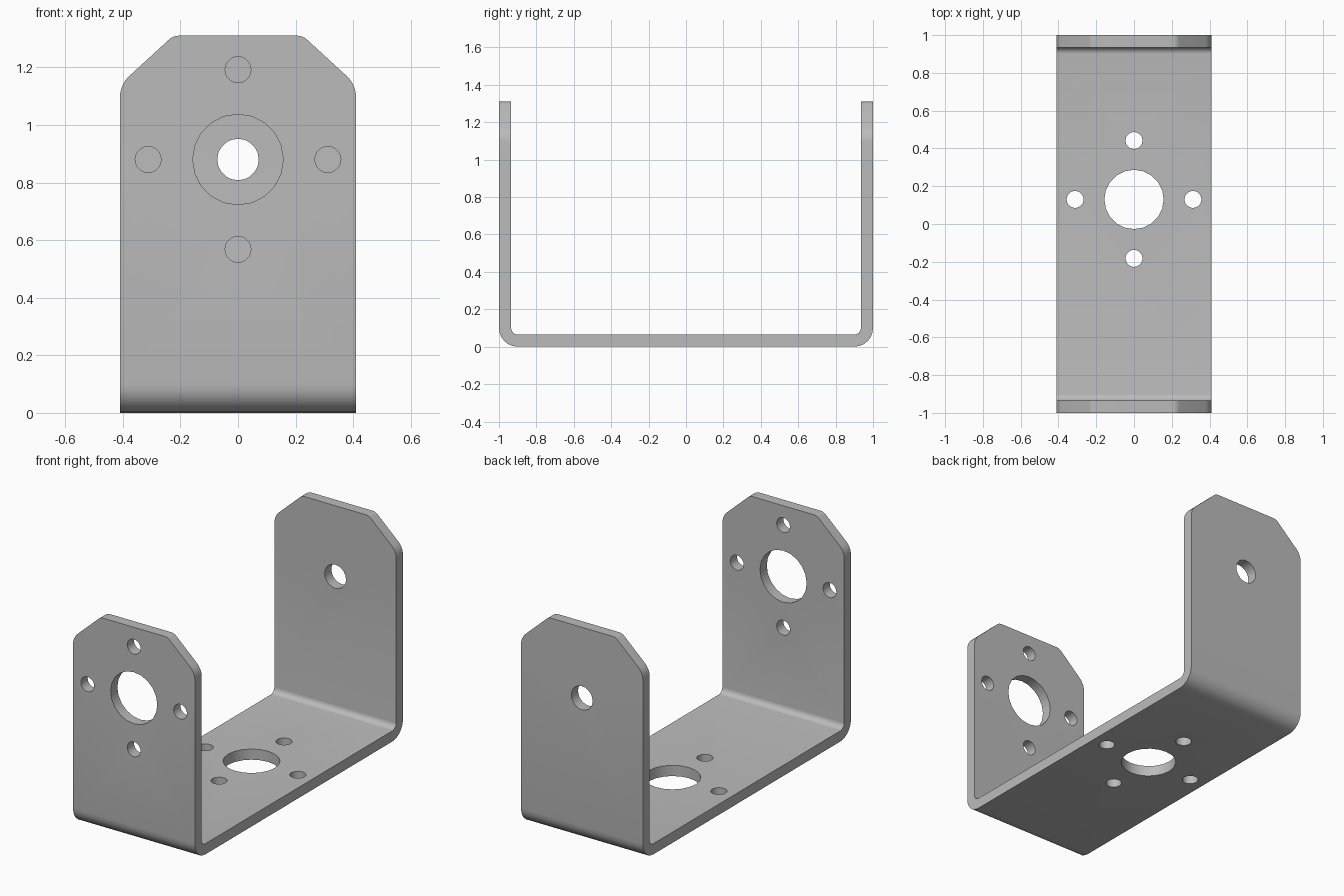
import bpy, bmesh, math
from mathutils import Vector, Matrix

cube = bpy.data.objects.get("Cube")
if cube:
    bpy.data.objects.remove(cube, do_unlink=True)

WIDTH, HEIGHT, THICK = 0.82, 1.31, 0.065
HOLE_Z, BASE_HOLE_Y = 0.88, 0.13
BIG_R, SMALL_R, PIVOT_R, SPACING = 0.157, 0.045, 0.072, 0.312

steel = bpy.data.materials.new("grey steel")
steel.use_nodes = True
steel.diffuse_color = (0.5, 0.5, 0.5, 1)
steel.node_tree.nodes["Principled BSDF"].inputs["Base Color"].default_value = (0.5, 0.5, 0.5, 1)


def rounded(corners, steps=6):
    """Replace each (a, b, radius) corner of a closed outline by a fillet arc."""
    out = []
    for i, (a, b, radius) in enumerate(corners):
        p = Vector((a, b))
        if radius == 0:
            out.append(p)
            continue
        to_prev = (Vector(corners[i - 1][:2]) - p).normalized()
        to_next = (Vector(corners[(i + 1) % len(corners)][:2]) - p).normalized()
        half = to_prev.angle(to_next) / 2
        centre = p + (to_prev + to_next).normalized() * radius / math.sin(half)
        start = p + to_prev * radius / math.tan(half) - centre
        end = p + to_next * radius / math.tan(half) - centre
        sweep = start.angle(end)
        for k in range(steps + 1):
            t = k / steps
            out.append(centre + (start * math.sin((1 - t) * sweep)
                                 + end * math.sin(t * sweep)) / math.sin(sweep))
    return out


def prism(name, outline, to_3d, direction):
    bm = bmesh.new()
    face = bm.faces.new([bm.verts.new(to_3d(*p)) for p in outline])
    grown = bmesh.ops.extrude_face_region(bm, geom=[face])["geom"]
    bmesh.ops.translate(bm, vec=direction,
                        verts=[v for v in grown if isinstance(v, bmesh.types.BMVert)])
    bmesh.ops.recalc_face_normals(bm, faces=bm.faces)
    return finish(name, bm)


def finish(name, bm):
    mesh = bpy.data.meshes.new(name)
    bm.to_mesh(mesh)
    bm.free()
    mesh.materials.append(steel)
    obj = bpy.data.objects.new(name, mesh)
    bpy.context.collection.objects.link(obj)
    return obj


def drill(centre, radius, rotation, sides=20):
    bm = bmesh.new()
    bmesh.ops.create_cone(bm, cap_ends=True, segments=sides, radius1=radius,
                          radius2=radius, depth=0.4,
                          matrix=Matrix.Translation(centre) @ rotation)
    return finish("hole_cutter", bm)


def boolean(target, cutter, operation):
    cutter.hide_render = True
    mod = target.modifiers.new("cut", "BOOLEAN")
    mod.operation, mod.solver, mod.object = operation, "EXACT", cutter
    bpy.ops.object.modifier_apply(modifier=mod.name)
    bpy.data.objects.remove(cutter, do_unlink=True)


# Bent U-shaped strip, seen from the side
inner = 1 - THICK
strip = rounded([(-1, HEIGHT, 0), (-1, 0, 0.1), (1, 0, 0.1), (1, HEIGHT, 0),
                 (inner, HEIGHT, 0), (inner, THICK, 0.035),
                 (-inner, THICK, 0.035), (-inner, HEIGHT, 0)])
bracket = prism("bracket", strip, lambda y, z: (-WIDTH / 2, y, z), (WIDTH, 0, 0))
bpy.context.view_layer.objects.active = bracket
bracket.select_set(True)

# Chamfered, rounded top corners on both arms
for side in (-1, 1):
    w = side * WIDTH / 2
    top = HEIGHT
    keep = rounded([(-side * 0.6, -0.2, 0), (side * 0.6, -0.2, 0), (side * 0.6, 1, 0),
                    (w, 1, 0), (w, 1.14, 0.1), (side * 0.225, top, 0.05),
                    (side * 0.1, top, 0), (side * 0.1, 1.5, 0), (-side * 0.6, 1.5, 0)])
    boolean(bracket, prism("corner_cutter", keep, lambda x, z: (x, -1.2, z), (0, 2.4, 0)),
            "INTERSECT")

# Hole patterns in the front arm and the base, pivot hole in the back arm
upright = Matrix.Rotation(math.pi / 2, 4, "X")
flat = Matrix.Identity(4)
front = Vector((0, -1 + THICK / 2, HOLE_Z))
base = Vector((0, BASE_HOLE_Y, THICK / 2))
for centre, rotation in ((front, upright), (base, flat)):
    boolean(bracket, drill(centre, BIG_R, rotation), "DIFFERENCE")
    for k in range(4):
        a = k * math.pi / 2
        offset = rotation @ Vector((math.cos(a), math.sin(a), 0)) * SPACING
        boolean(bracket, drill(centre + offset, SMALL_R, rotation), "DIFFERENCE")
boolean(bracket, drill(Vector((0, 1 - THICK / 2, HOLE_Z)), PIVOT_R, upright), "DIFFERENCE")

bpy.ops.object.shade_smooth_by_angle(angle=math.radians(30))
